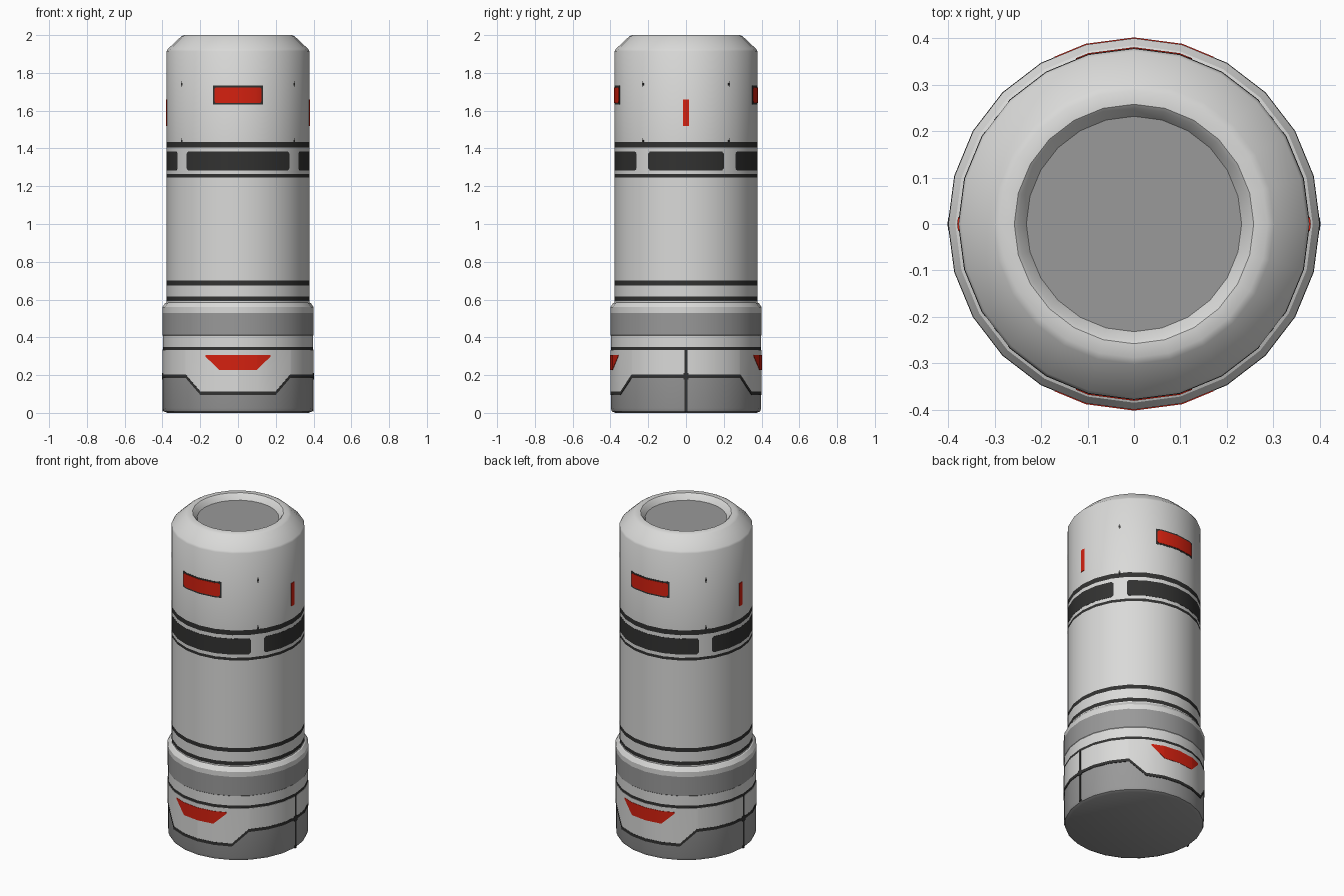
import bpy, bmesh, math

if "Cube" in bpy.data.objects:
    bpy.data.objects.remove(bpy.data.objects["Cube"])

SIDES = 24
STEP = 360 / SIDES


def material(name, rgb):
    m = bpy.data.materials.new(name)
    m.diffuse_color = (*rgb, 1)
    m.use_nodes = True
    m.node_tree.nodes["Principled BSDF"].inputs["Base Color"].default_value = m.diffuse_color
    return m


light = material("light grey", (0.70, 0.70, 0.69))
mid = material("mid grey", (0.32, 0.32, 0.32))
dark = material("charcoal", (0.032, 0.032, 0.031))
red = material("signal red", (0.66, 0.015, 0.005))
MATS = [light, mid, dark, red]
L, M, D, R = range(4)


def finish(name, bm, mats):
    bmesh.ops.recalc_face_normals(bm, faces=bm.faces)
    me = bpy.data.meshes.new(name)
    bm.to_mesh(me)
    bm.free()
    for m in mats:
        me.materials.append(m)
    ob = bpy.data.objects.new(name, me)
    bpy.context.collection.objects.link(ob)
    bpy.ops.object.select_all(action='DESELECT')
    ob.select_set(True)
    bpy.context.view_layer.objects.active = ob
    bpy.ops.object.shade_smooth_by_angle(angle=math.radians(30))
    return ob


def lathe(name, profile):
    """Profile rows: radius, height, colour of the ring of faces above."""
    bm = bmesh.new()
    rings = []
    for r, z, _ in profile:
        rings.append([bm.verts.new((r * math.sin(math.radians(i * STEP)),
                                    -r * math.cos(math.radians(i * STEP)), z))
                      for i in range(SIDES)])
    for (_, _, c), a, b in zip(profile, rings, rings[1:]):
        for i in range(SIDES):
            j = (i + 1) % SIDES
            bm.faces.new((a[i], a[j], b[j], b[i])).material_index = c
    for ring in (rings[0], rings[-1]):
        bm.faces.new(ring).material_index = M
    return finish(name, bm, MATS)


def on_wall(radius, a, z):
    """Point on the many-sided wall, angle measured from the front."""
    r = radius * math.cos(math.radians(STEP / 2)) / math.cos(math.radians(a % STEP - STEP / 2))
    t = math.radians(a)
    return (r * math.sin(t), -r * math.cos(t), z)


def plate(name, radius, rows, mat, lift=0.003):
    """Thin plate hugging the wall; rows: angle, bottom, top."""
    angles = {r[0] for r in rows}
    k = math.ceil(rows[0][0] / STEP)
    while k * STEP < rows[-1][0]:
        if all(abs(k * STEP - a) > 0.01 for a in angles):
            angles.add(k * STEP)
        k += 1
    bm = bmesh.new()
    cols = []
    for a in sorted(angles):
        for p, q in zip(rows, rows[1:]):
            if p[0] <= a <= q[0]:
                t = (a - p[0]) / (q[0] - p[0])
                lo, hi = (p[i] + (q[i] - p[i]) * t for i in (1, 2))
                break
        cols.append([bm.verts.new(on_wall(rr, a, z)) for rr, z in
                     ((radius - 0.002, lo), (radius + lift, lo),
                      (radius + lift, hi), (radius - 0.002, hi))])
    for c, d in zip(cols, cols[1:]):
        for i in range(4):
            j = (i + 1) % 4
            bm.faces.new((c[i], c[j], d[j], d[i]))
    bm.faces.new(cols[0])
    bm.faces.new(cols[-1])
    return finish(name, bm, [mat])


def rect(c, half, lo, hi):
    return [(c - half, lo, hi), (c + half, lo, hi)]


# Main canister: base, painted rings, chamfered top and recessed lid
BASE, BODY = 0.398, 0.378
lathe("canister_body", [
    (0.375, 0, M), (0.392, 0.008, M), (BASE, 0.025, M), (BASE, 0.333, D),
    (BASE, 0.35, L), (BASE, 0.41, L), (0.4, 0.412, M), (0.4, 0.53, L),
    (0.4, 0.56, L), (0.385, 0.582, L), (BODY, 0.585, L), (BODY, 0.592, D),
    (BODY, 0.615, L), (BODY, 0.675, D), (BODY, 0.70, L), (BODY, 1.247, D),
    (BODY, 1.264, L), (BODY, 1.405, D), (BODY, 1.435, L), (BODY, 1.915, L),
    (0.372, 1.926, L), (0.302, 1.992, L), (0.288, 2.0, L), (0.258, 2.0, L),
    (0.25, 1.993, L), (0.232, 1.965, M)])

# Base cladding with its dark lower seam, dropping low at front and back
steps = [(0, 0.11), (30, 0.11), (44, 0.2), (136, 0.2), (150, 0.11),
         (210, 0.11), (224, 0.2), (316, 0.2), (330, 0.11), (360, 0.11)]
plate("base_cladding", BASE, [(a, z, 0.333) for a, z in steps], light, 0.002)
plate("base_seam", BASE, [(a, z - 0.014, z + 0.004) for a, z in steps], dark)

for face, c in (("front", 0), ("back", 180)):
    # Red trapezoid marker on the base
    plate(face + "_base_marker", BASE,
          [(c - 25.5, 0.298, 0.307), (c - 14.5, 0.228, 0.307),
           (c + 14.5, 0.228, 0.307), (c + 25.5, 0.298, 0.307)], red, 0.004)
    # Red window with dark frame
    plate(face + "_window_frame", BODY, rect(c, 20.8, 1.632, 1.732), dark, 0.001)
    plate(face + "_window", BODY,
          [(c - 19.4, 1.65, 1.714), (c - 18, 1.641, 1.723),
           (c + 18, 1.641, 1.723), (c + 19.4, 1.65, 1.714)], red, 0.003)
    plate(face + "_band_panel", BODY,
          [(c - 46, 1.295, 1.372), (c - 44.5, 1.284, 1.383),
           (c + 44.5, 1.284, 1.383), (c + 46, 1.295, 1.372)], dark, 0.001)

for side, c in (("right", 90), ("left", 270)):
    # Side band panel, red tick and vertical base seam
    plate(side + "_band_panel", BODY,
          [(c - 32, 1.295, 1.372), (c - 30.5, 1.284, 1.383),
           (c + 30.5, 1.284, 1.383), (c + 32, 1.295, 1.372)], dark, 0.001)
    plate(side + "_red_tick", BODY, rect(c, 2.2, 1.518, 1.66), red)
    plate(side + "_base_seam", BASE, rect(c, 1, 0.008, 0.335), dark)
    plate(side + "_base_latch", BASE, rect(c, 2, 0.178, 0.21), dark, 0.004)

# Tiny fasteners between the panels
for n, c in enumerate((52.5, 127.5, 232.5, 307.5)):
    for z in (1.44, 1.74):
        plate(f"fastener_{n}_{int(z * 100)}", BODY, rect(c, 0.9, z - 0.006, z + 0.006), dark, 0.001)
        plate(f"fastener_slot_{n}_{int(z * 100)}", BODY, rect(c, 0.3, z - 0.016, z + 0.016), dark, 0.001)
